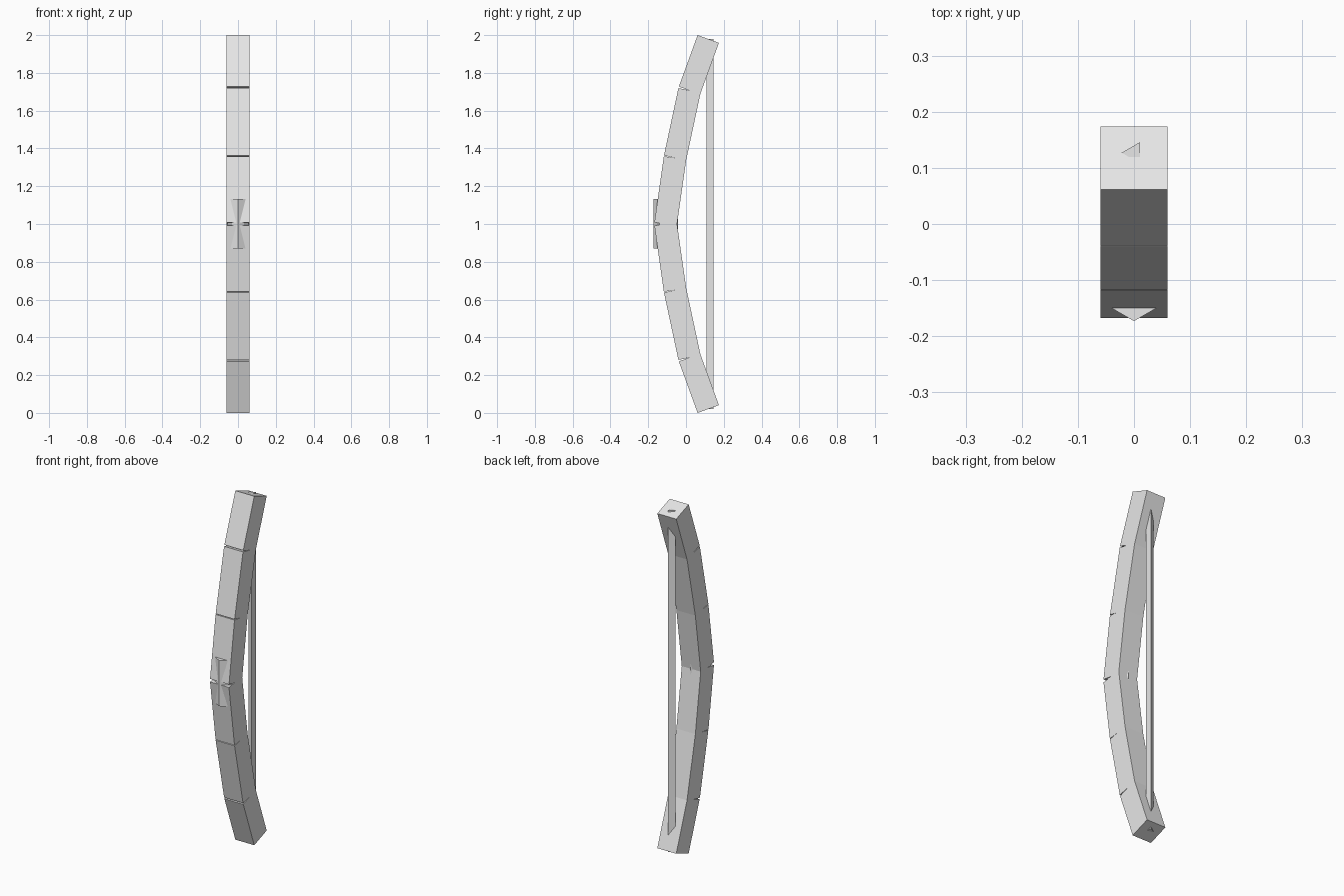
import bpy, bmesh
from math import sin, cos, pi, atan2, hypot
from mathutils import Matrix, Vector

if "Cube" in bpy.data.objects:
    bpy.data.objects.remove(bpy.data.objects["Cube"])

grey = bpy.data.materials.new("plain grey")
grey.diffuse_color = (0.8, 0.8, 0.8, 1)
grey.use_nodes = True
grey.node_tree.nodes["Principled BSDF"].inputs["Base Color"].default_value = grey.diffuse_color


def finish(name, bm):
    bmesh.ops.recalc_face_normals(bm, faces=bm.faces)
    me = bpy.data.meshes.new(name)
    bm.to_mesh(me)
    bm.free()
    me.materials.append(grey)
    ob = bpy.data.objects.new(name, me)
    bpy.context.collection.objects.link(ob)


def segment(name, a, b, width=0.12):
    """Square bar whose axis runs from a to b, both given as (y, z)."""
    dy, dz = b[0] - a[0], b[1] - a[1]
    centre = Vector((0, (a[0] + b[0]) / 2, (a[1] + b[1]) / 2))
    m = (Matrix.Translation(centre) @ Matrix.Rotation(-atan2(dy, dz), 4, 'X')
         @ Matrix.Diagonal((width, width, hypot(dy, dz), 1)))
    bm = bmesh.new()
    bmesh.ops.create_cube(bm, size=1, matrix=m)
    finish(name, bm)


def prism(name, sides, start, radius, y, z0, z1):
    """Upright prism with its first corner at angle start."""
    bm = bmesh.new()
    rings = [[bm.verts.new((radius * cos(start + 2 * pi * i / sides),
                            y + radius * sin(start + 2 * pi * i / sides), z))
              for i in range(sides)] for z in (z0, z1)]
    bm.faces.new(rings[0])
    bm.faces.new(rings[1])
    for i in range(sides):
        j = (i + 1) % sides
        bm.faces.new((rings[0][i], rings[0][j], rings[1][j], rings[1][i]))
    finish(name, bm)


# Bow limbs: straight bars along a bent axis, mirrored about z = 1
axis = [(-0.108, 1.0), (-0.058, 1.35), (0.0185, 1.707), (0.1178, 1.9795)]
for i, (a, b) in enumerate(zip(axis, axis[1:]), 1):
    segment(f"upper_limb_{i}", a, b)
    segment(f"lower_limb_{i}", (a[0], 2 - a[1]), (b[0], 2 - b[1]))

# Six-sided grip core, poking out of the limbs at front and back
prism("grip", 6, pi / 2, 0.065, -0.108, 0.87, 1.133)

# Three-sided string
prism("string", 3, pi, 0.022, 0.127, 0.021, 1.979)
